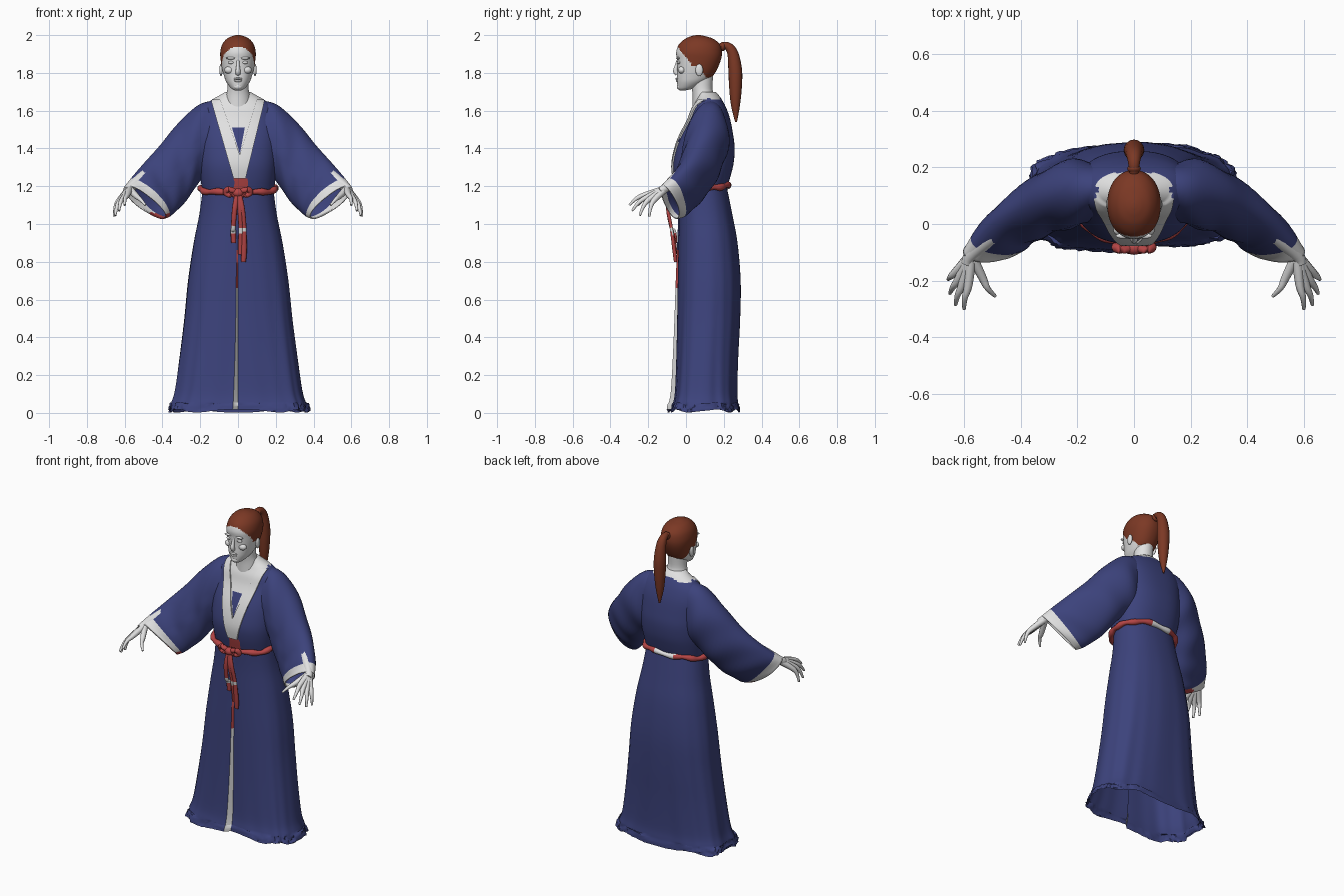
import bpy, bmesh, random
from math import sin, cos, pi, radians
from mathutils import Vector

random.seed(4)
if "Cube" in bpy.data.objects:
    bpy.data.objects.remove(bpy.data.objects["Cube"])


def material(name, rgb):
    m = bpy.data.materials.new(name)
    m.use_nodes = True
    m.diffuse_color = (*rgb, 1)
    m.node_tree.nodes["Principled BSDF"].inputs["Base Color"].default_value = (*rgb, 1)
    return m


MATS = [material("navy cloth", (0.045, 0.055, 0.2)), material("pale skin and trim", (0.75, 0.75, 0.75)),
        material("red sash", (0.46, 0.06, 0.06)), material("auburn hair", (0.2, 0.04, 0.018))]
NAVY, PALE, RED, HAIR = range(4)


def finish(bm, name, rule):
    """Turn a bmesh into a smooth object; rule gives a colour for each face."""
    bmesh.ops.recalc_face_normals(bm, faces=bm.faces)
    for f in bm.faces:
        f.material_index = rule(f) if callable(rule) else rule
    me = bpy.data.meshes.new(name)
    bm.to_mesh(me)
    bm.free()
    for m in MATS:
        me.materials.append(m)
    me.shade_smooth()
    me.set_sharp_from_angle(angle=radians(50))
    ob = bpy.data.objects.new(name, me)
    bpy.context.collection.objects.link(ob)
    return ob


def spline(keys, steps):
    """Smooth interpolation through tuples of any length."""
    out = []
    for i in range(len(keys) - 1):
        quad = zip(keys[max(i - 1, 0)], keys[i], keys[i + 1], keys[min(i + 2, len(keys) - 1)])
        quad = list(quad)
        for s in range(steps):
            t = s / steps
            out.append([b + t * ((c - a) / 2 + t * (a - 2.5 * b + 2 * c - d / 2
                        + t * (1.5 * (b - c) + (d - a) / 2))) for a, b, c, d in quad])
    return out + [list(keys[-1])]


def loft(rings, cap_start=False, cap_end=False, loop=False):
    bm = bmesh.new()
    vs = [[bm.verts.new(p) for p in r] for r in rings]
    n = len(vs[0])
    for a, b in list(zip(vs, vs[1:])) + ([(vs[-1], vs[0])] if loop else []):
        for j in range(n):
            k = (j + 1) % n
            bm.faces.new((a[j], a[k], b[k], b[j]))
    if cap_start:
        bm.faces.new(vs[0])
    if cap_end:
        bm.faces.new(vs[-1])
    return bm


def oval(z, hw, front, back, power, t):
    c, s = cos(t), sin(t)
    x = hw * abs(c) ** (2 / power) * (1 if c > 0 else -1)
    y = (front + back) / 2 + (back - front) / 2 * abs(s) ** (2 / power) * (1 if s > 0 else -1)
    return Vector((x, y, z))


def oval_rings(keys, steps, sides):
    return [[oval(*k, 2 * pi * (j + 0.5) / sides - pi / 2) for j in range(sides)]
            for k in spline(keys, steps)]


def tube(name, keys, rule, steps=4, sides=10, flat=1.0, loop=False):
    """Tube through (x, y, z, radius) keys; flat squeezes the thickness."""
    pts = spline(keys, steps)
    if loop:
        pts = pts[:-1]
    rings = []
    for i, p in enumerate(pts):
        a = pts[i - 1] if loop or i else p
        b = pts[(i + 1) % len(pts)] if loop or i < len(pts) - 1 else p
        axis = (Vector(b[:3]) - Vector(a[:3])).normalized()
        ref = Vector((0, 0, 1)) if loop else Vector((1, 0, 0))
        u = (ref - axis * ref.dot(axis)).normalized()
        v = axis.cross(u)
        rings.append([Vector(p[:3]) + p[3] * (u * cos(2 * pi * j / sides) + v * flat * sin(2 * pi * j / sides))
                      for j in range(sides)])
    return finish(loft(rings, not loop, not loop, loop), name, rule)


def blob(name, loc, size, tint=PALE):
    bm = bmesh.new()
    bmesh.ops.create_uvsphere(bm, u_segments=16, v_segments=10, radius=1)
    for v in bm.verts:
        v.co = Vector(loc) + Vector(a * b for a, b in zip(v.co, size))
    return finish(bm, name, tint)


# Skirt: folded cone, ragged hem, stepped front overlap with a pale and red edge
skirt_keys = [(0, .37, -.105, .28, 3.2), (.05, .355, -.092, .275, 3), (.12, .335, -.08, .27, 2.8),
              (.3, .31, -.07, .275, 2.6), (.5, .285, -.062, .285, 2.5), (.7, .265, -.055, .288, 2.4),
              (.9, .235, -.047, .272, 2.3), (1.05, .205, -.042, .245, 2.3), (1.2, .185, -.045, .215, 2.3)]
N = 120
rings = []
for k in spline(skirt_keys, 5):
    low = 1 - k[0] / 1.2
    ring = []
    for j in range(N + 1):
        t = 2 * pi * j / N - pi / 2
        p = oval(*k, t)
        fold = 1 + low * (.012 * sin(9 * t + 2 * low) + .008 * sin(17 * t + 1))
        p.x, p.y = p.x * fold, .09 + (p.y - .09) * fold
        if k[0] < .04:
            flare = 1 + .02 * sin(5 * t + 1) + random.uniform(-.02, .02)
            p.x, p.y, p.z = p.x * flare, .09 + (p.y - .09) * flare, p.z + .01 + .008 * sin(7 * t)
        p.y += .03 * low * max(0, 1 - j / 22)
        p.x -= .008 + .02 * low ** 3 if j == N else 0
        ring.append(p)
    rings.append(ring)


def skirt_colour(f):
    c = f.calc_center_median()
    on_edge = c.y < .05 and -.03 < c.x < .002 and abs(f.normal.x) > .5
    return NAVY if not on_edge or c.z > .85 else RED if c.z > .66 else PALE


finish(loft(rings), "robe_skirt", skirt_colour)

# Bodice: loft with the neckline cut into its front
bodice_keys = [(1.14, .185, -.04, .215, 2.3), (1.18, .19, -.05, .215, 2.3), (1.25, .2, -.065, .235, 2.4),
               (1.32, .208, -.07, .252, 2.4), (1.4, .21, -.055, .258, 2.4), (1.47, .21, -.03, .25, 2.4),
               (1.55, .205, .01, .235, 2.4), (1.61, .19, .03, .215, 2.3), (1.65, .15, .05, .195, 2.2),
               (1.68, .1, .06, .175, 2), (1.7, .065, .06, .155, 2)]
bm = loft(oval_rings(bodice_keys, 4, 72), cap_end=True)
OUTER = [((-.015, 1.21), (-.13, 1.61)), ((.04, 1.24), (.128, 1.6))]
INNER = [((.012, 1.36), (-.095, 1.66)), ((.008, 1.36), (.1, 1.66))]
UNDER = [((.01, 1.37), (-.032, 1.51)), ((.01, 1.37), (.036, 1.51))]
LEVELS = [((0, z), (1, z)) for z in (1.24, 1.36, 1.51)]
for (x0, z0), (x1, z1) in OUTER + INNER + UNDER + LEVELS:
    faces = [f for f in bm.faces if f.calc_center_median().y < .11]
    geom = faces + list({e for f in faces for e in f.edges}) + list({v for f in faces for v in f.verts})
    bmesh.ops.bisect_plane(bm, geom=geom, plane_co=(x0, 0, z0), plane_no=(z1 - z0, 0, x0 - x1), dist=1e-5)


def between(lines, c):
    lo, hi = [a[0] + (b[0] - a[0]) * (c.z - a[1]) / (b[1] - a[1]) for a, b in lines]
    return lo < c.x < hi


def bodice_colour(f):
    c = f.calc_center_median()
    if c.z > 1.655:
        return PALE if abs(c.x) < .13 and c.y < .18 else NAVY
    if c.y > .11 or not between(OUTER, c):
        return RED if c.y < .1 and c.z < 1.24 and -.02 < c.x < .045 else NAVY
    if 1.37 < c.z < 1.51 and between(UNDER, c):
        return NAVY
    return PALE if c.z > 1.24 else RED


# raised collar bands
bm.normal_update()
band = [f for f in bm.faces for c in [f.calc_center_median()] if c.y < .11 and 1.24 < c.z < 1.66
        and between(OUTER, c) and not (c.z > 1.36 and between(INNER, c))]
raised = bmesh.ops.extrude_face_region(bm, geom=band)["geom"]
bmesh.ops.delete(bm, geom=band, context="FACES_ONLY")
bmesh.ops.translate(bm, verts=[v for v in raised if isinstance(v, bmesh.types.BMVert)], vec=(0, -.008, 0))
finish(bm, "robe_bodice", bodice_colour)

# Wide sleeves: sections given by upper point, lower point and half thickness
sleeve_keys = [(.12, .13, 1.655, .12, .11, 1.28, .09), (.21, .125, 1.63, .18, .1, 1.25, .115),
               (.32, .1, 1.53, .235, .075, 1.18, .11), (.41, .06, 1.42, .28, .04, 1.115, .095),
               (.5, .005, 1.32, .325, 0, 1.07, .08), (.56, -.06, 1.25, .36, -.03, 1.04, .07),
               (.6, -.11, 1.2, .385, -.06, 1.03, .06)]
for side, sx in (("left", 1), ("right", -1)):
    flip = Vector((sx, 1, 1))
    rows = spline(sleeve_keys, 5)
    mids = [(Vector(r[:3]) + Vector(r[3:6])) / 2 for r in rows]
    rings, S = [], 40
    for i, r in enumerate(rows):
        axis = mids[min(i + 1, len(rows) - 1)] - mids[max(i - 1, 0)]
        half = (Vector(r[:3]) - Vector(r[3:6])) / 2
        across = axis.cross(half).normalized() * r[6]
        rings.append([(mids[i] + half * sin(2 * pi * j / S) + across * cos(2 * pi * j / S)
                       * (1 + .05 * sin(i * .8 + j * .5))) * flip for j in range(S)])
    bm = loft(rings)
    trim = set(bm.faces[:] [-4 * S:])
    sleeve = finish(bm, side + "_sleeve", lambda f: NAVY if f not in trim else
                    RED if sx < 0 and f.calc_center_median().z < 1.055 else PALE)
    shell = sleeve.modifiers.new("cloth thickness", "SOLIDIFY")
    shell.thickness, shell.offset = .006, -1

    # forearm and hand
    def limb(name, keys):
        tube(side + name, [(x * sx, y, z, r) for x, y, z, r in keys], PALE)

    limb("_forearm", [(.4, .04, 1.32, .042), (.5, -.04, 1.25, .036), (.575, -.11, 1.19, .025), (.59, -.14, 1.175, .02)])
    fingers = [("index", (.585, -.215, 1.155), (.6, -.3, 1.1)), ("middle", (.605, -.21, 1.14), (.63, -.285, 1.07)),
               ("ring", (.62, -.195, 1.13), (.65, -.245, 1.045)), ("little", (.63, -.17, 1.125), (.656, -.195, 1.04)),
               ("thumb", (.535, -.19, 1.145), (.49, -.255, 1.1))]
    for finger, knuckle, tip in fingers:
        joint = [(a + b) / 2 + d for a, b, d in zip(knuckle, tip, (.005, -.004, .008))]
        limb("_" + finger + "_finger", [(.575, -.11, 1.185, .02), (*knuckle, .015), (*joint, .0105), (*tip, .006)])

# Sash: waist loop, knot, bows and hanging tails
waist = [(*oval(0, .198, -.062, .225, 2.3, 2 * pi * j / 40)[:2], 1.185 + .02 * sin(2 * pi * j / 40)
          + .004 * sin(j), .016 + .003 * sin(j * 1.7)) for j in range(41)]
tube("sash_loop", waist, lambda f: PALE if f.calc_center_median().y > .2
     and -.08 < f.calc_center_median().x < .05 else RED, steps=2, loop=True)
blob("sash_knot", (0, -.085, 1.165), (.03, .024, .024), RED)
for sx in (-1, 1):
    tube("sash_bow", [(0, -.085, 1.165, .012), (.05 * sx, -.09, 1.185, .016), (.065 * sx, -.08, 1.165, .015),
                      (.04 * sx, -.085, 1.15, .012), (0, -.085, 1.16, .01)], RED)
tails = [(-.025, .9), (.015, .84), (.032, .8)]
for x, end in tails:
    tube("sash_tail", [(x * .2, -.09, 1.16, .013), (x * .7, -.096, 1.08, .014), (x, -.078, .98, .013),
                       (x, -.062, end + .06, .015), (x * .9, -.055, end, .013)],
         lambda f: PALE if .95 < f.calc_center_median().z < .985 else RED, steps=6, flat=.7)

# Neck and head, hair coloured above the hairline
neck_keys = [(1.62, .075, .035, .165, 2), (1.68, .064, .035, .15, 2), (1.72, .056, .03, .14, 2), (1.79, .055, .02, .145, 2)]
finish(loft(oval_rings(neck_keys, 4, 28)), "neck", PALE)
head_keys = [(1.708, .018, -.035, 0, 2), (1.72, .038, -.044, .05, 2), (1.75, .061, -.047, .105, 2.1),
             (1.78, .073, -.047, .14, 2.2), (1.82, .084, -.046, .165, 2.2), (1.87, .092, -.048, .185, 2.2),
             (1.91, .094, -.052, .19, 2.1), (1.95, .084, -.038, .18, 2), (1.98, .06, -.005, .145, 2),
             (1.995, .03, .03, .1, 2), (2, .008, .055, .075, 2)]
hairline = [(-1, 1.94), (-.045, 1.94), (-.02, 1.905), (.01, 1.87), (.035, 1.835), (.075, 1.83), (.1, 1.78), (.14, 1.755), (1, 1.75)]


def head_colour(f):
    c = f.calc_center_median()
    for (y0, z0), (y1, z1) in zip(hairline, hairline[1:]):
        if y0 <= c.y < y1:
            return HAIR if c.z > z0 + (z1 - z0) * (c.y - y0) / (y1 - y0) else PALE


finish(loft(oval_rings(head_keys, 6, 72), True, True), "head", head_colour)
tube("nose", [(0, -.04, 1.875, .007), (0, -.05, 1.84, .009), (0, -.056, 1.81, .013), (0, -.046, 1.795, .013)], PALE)
blob("upper_lip", (0, -.046, 1.769), (.025, .01, .006))
blob("lower_lip", (0, -.044, 1.758), (.021, .01, .007))
blob("chin", (0, -.034, 1.727), (.024, .015, .016))
for sx in (-1, 1):
    blob("brow", (.037 * sx, -.042, 1.878), (.027, .01, .007))
    blob("eyelid", (.036 * sx, -.037, 1.855), (.018, .01, .008))
    blob("cheek", (.046 * sx, -.022, 1.815), (.027, .02, .02))
    blob("ear", (.09 * sx, .07, 1.815), (.009, .02, .032))

# Ponytail with its tie
tube("ponytail", [(0, .165, 1.93, .016), (0, .21, 1.945, .02), (0, .245, 1.91, .028), (0, .26, 1.82, .036),
                  (0, .262, 1.73, .034), (0, .262, 1.63, .024), (0, .265, 1.54, .005)], HAIR, steps=6, sides=16)
blob("hair_tie", (0, .195, 1.94), (.024, .016, .024), HAIR)
